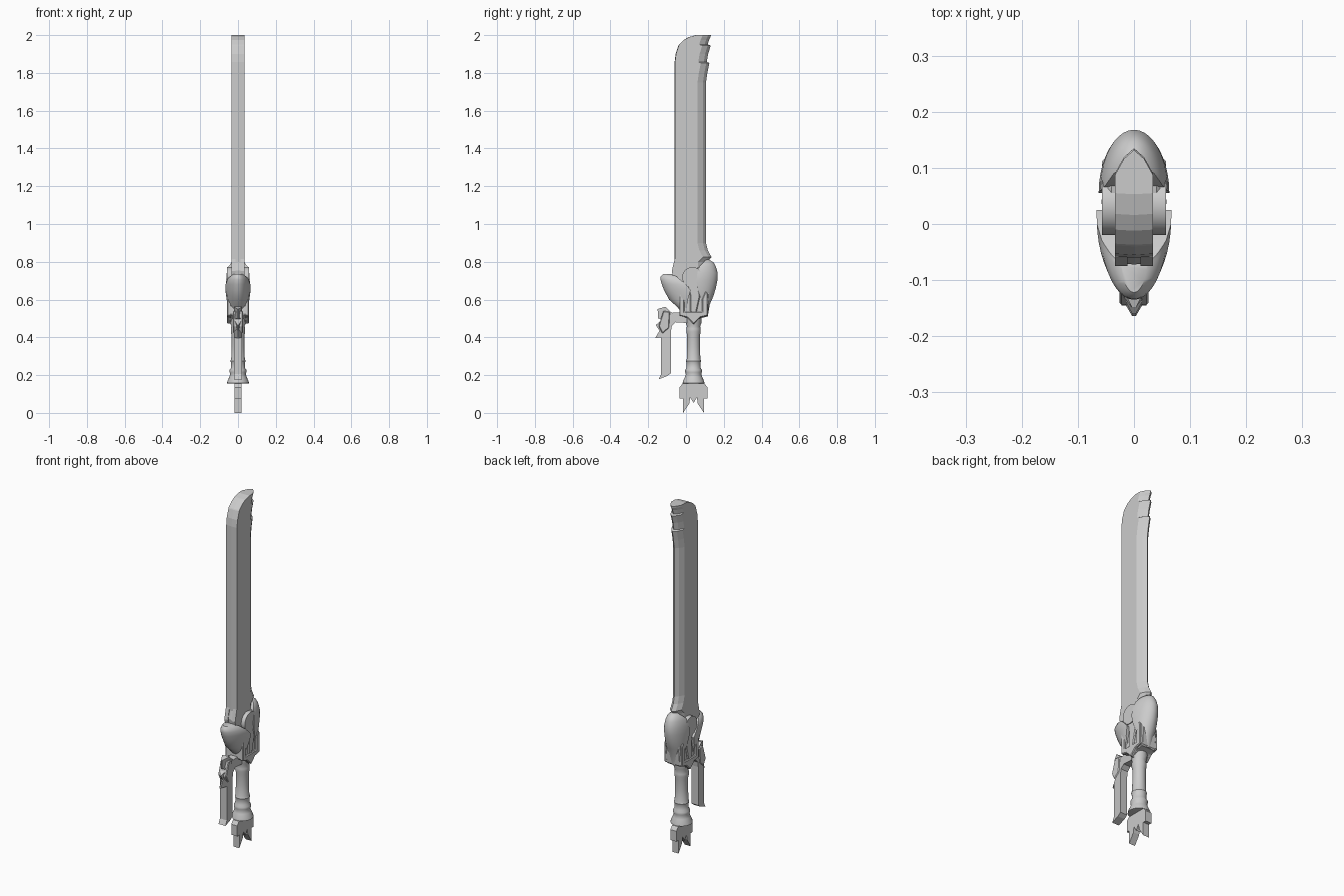
import bpy, bmesh, math


def finish(name, bm, smooth=None):
    bmesh.ops.recalc_face_normals(bm, faces=bm.faces)
    me = bpy.data.meshes.new(name)
    bm.to_mesh(me)
    bm.free()
    ob = bpy.data.objects.new(name, me)
    bpy.context.collection.objects.link(ob)
    if smooth:
        bpy.ops.object.select_all(action='DESELECT')
        ob.select_set(True)
        bpy.context.view_layer.objects.active = ob
        bpy.ops.object.shade_smooth_by_angle(angle=math.radians(smooth))
    return ob


def loft(name, rings, smooth=None):
    """Skin closed rings of equal length and cap both ends."""
    bm = bmesh.new()
    vs = [[bm.verts.new(p) for p in r] for r in rings]
    n = len(rings[0])
    for a, b in zip(vs, vs[1:]):
        for i in range(n):
            j = (i + 1) % n
            bm.faces.new((a[i], a[j], b[j], b[i]))
    bm.faces.new(vs[0])
    bm.faces.new(vs[-1])
    return finish(name, bm, smooth)


def plate(name, outline, x0, x1, width=None, bevel=0):
    """Extrude a side outline (y, z) along x; width(y, z) scales x."""
    f = width or (lambda y, z: 1)
    ob = loft(name, [[(x * f(y, z), y, z) for y, z in outline] for x in (x0, x1)])
    if bevel:
        m = ob.modifiers.new("bevel", 'BEVEL')
        m.width = bevel
        m.segments = 1
    return ob


def shell(name, stations, power):
    """Bulging half-round shell; stations are (z, outer y, inner y, half width)."""
    rings = []
    for z, yo, yi, w in stations:
        rings.append([(w * math.cos(t), yi + (yo - yi) * math.sin(t) ** power, z)
                      for t in [math.pi * i / 20 for i in range(21)]])
    return loft(name, rings, 40)


# Blade: blunt front edge, bevelled back edge with nicks, curved tip
blade = [(.66, -.055, .106), (.755, -.070, .106), (.80, -.058, .110), (.825, -.058, .135),
         (.86, -.058, .116), (.90, -.058, .106), (1.75, -.058, .106), (1.80, -.058, .113),
         (1.853, -.058, .124), (1.858, -.058, .110), (1.90, -.053, .117), (1.945, -.038, .131),
         (1.95, -.035, .115), (1.975, -.010, .122), (1.99, .018, .130), (2.0, .055, .132)]
loft("blade", [[(0, f - .002, z), (.034, f, z), (.034, b - .045, z), (.018, b - .016, z), (0, b, z),
                (-.018, b - .016, z), (-.034, b - .045, z), (-.034, f, z)]
               for z, f, b in blade])

# Twin prongs at the foot of the blade
for s in (-1, 1):
    plate("blade_prong", [(-.075, .75), (-.06, .815), (-.04, .76), (-.04, .68), (-.06, .68)],
          s * .012, s * .034)

# Front and back guard shells
shell("front_shell", [(.525, -.02, .0, .035), (.56, -.045, .005, .048), (.60, -.09, .01, .060),
                      (.65, -.116, .025, .067), (.68, -.128, .0, .066), (.705, -.135, -.03, .057),
                      (.722, -.134, -.05, .044), (.735, -.122, -.075, .022)], 1.15)
shell("back_shell", [(.51, .115, .075, .035), (.575, .126, .085, .045), (.615, .144, .075, .055),
                     (.66, .158, .06, .061), (.70, .166, .055, .063), (.74, .168, .06, .060),
                     (.775, .158, .07, .050), (.795, .147, .09, .036), (.812, .122, .105, .012)], 1.0)

# Guard core with its downward point, hinge disc and strap
plate("guard_core", [(-.035, .52), (-.03, .66), (.0, .74), (.06, .77), (.115, .76), (.125, .62),
                     (.115, .51), (.07, .50), (.04, .465), (.01, .50)], -.046, .046, bevel=.006)
bm = bmesh.new()
bmesh.ops.create_cone(bm, cap_ends=True, segments=40, radius1=.054, radius2=.054, depth=.114)
for v in bm.verts:
    x, y, z = v.co
    v.co = (z, y + .034, x + .718)
finish("hinge_disc", bm, 35)
plate("guard_strap", [(.0, .70), (.06, .69), (.075, .62), (.055, .53), (.04, .50), (.022, .54),
                      (.022, .62)], -.053, .053, bevel=.005)

# U-shaped bracket around the guard on each side
for s in (-1, 1):
    plate("side_bracket", [(-.035, .515), (-.035, .63), (-.022, .645), (-.008, .60), (-.008, .535),
                           (.085, .535), (.085, .60), (.103, .645), (.116, .63), (.116, .515),
                           (.075, .505), (.04, .47), (.005, .505)],
          s * .036, s * .057, bevel=.004)

# Grip: turned handle with rings and a flared foot
profile = [(.155, .050), (.157, .058), (.168, .056), (.19, .046), (.205, .041), (.215, .044),
           (.228, .044), (.238, .037), (.265, .037), (.275, .040), (.285, .036), (.35, .034),
           (.41, .034), (.43, .038), (.445, .038), (.46, .035), (.475, .041), (.51, .042)]
loft("grip", [[(r * math.cos(a), .04 + r * math.sin(a), z)
               for a in [math.tau * i / 24 for i in range(24)]] for z, r in profile], 35)

# Crown-shaped pommel
half = [(.058, .082), (.062, .05), (.095, .0), (.095, .075), (.114, .075), (.114, .135), (.098, .155)]
plate("pommel", [(.04, .052)] + half + [(.08 - y, z) for y, z in reversed(half)], -.019, .019)

# Knuckle guard with swept jags narrowing to a front ridge
plate("knuckle_guard", [(.02, .475), (-.055, .48), (-.075, .46), (-.080, .43), (-.080, .21),
                        (-.10, .195), (-.145, .178), (-.132, .205), (-.132, .40),
                        (-.164, .395), (-.140, .435), (-.160, .465), (-.125, .495),
                        (-.148, .50), (-.150, .55), (-.110, .562), (-.075, .53), (.02, .535)],
      -.022, .022, lambda y, z: .15 if y < -.138 and z > .3 else 1)
# Raised scale on the knuckle guard
plate("knuckle_scale", [(-.125, .42), (-.145, .46), (-.12, .54), (-.085, .535), (-.09, .45)],
      -.026, .026, bevel=.004)
